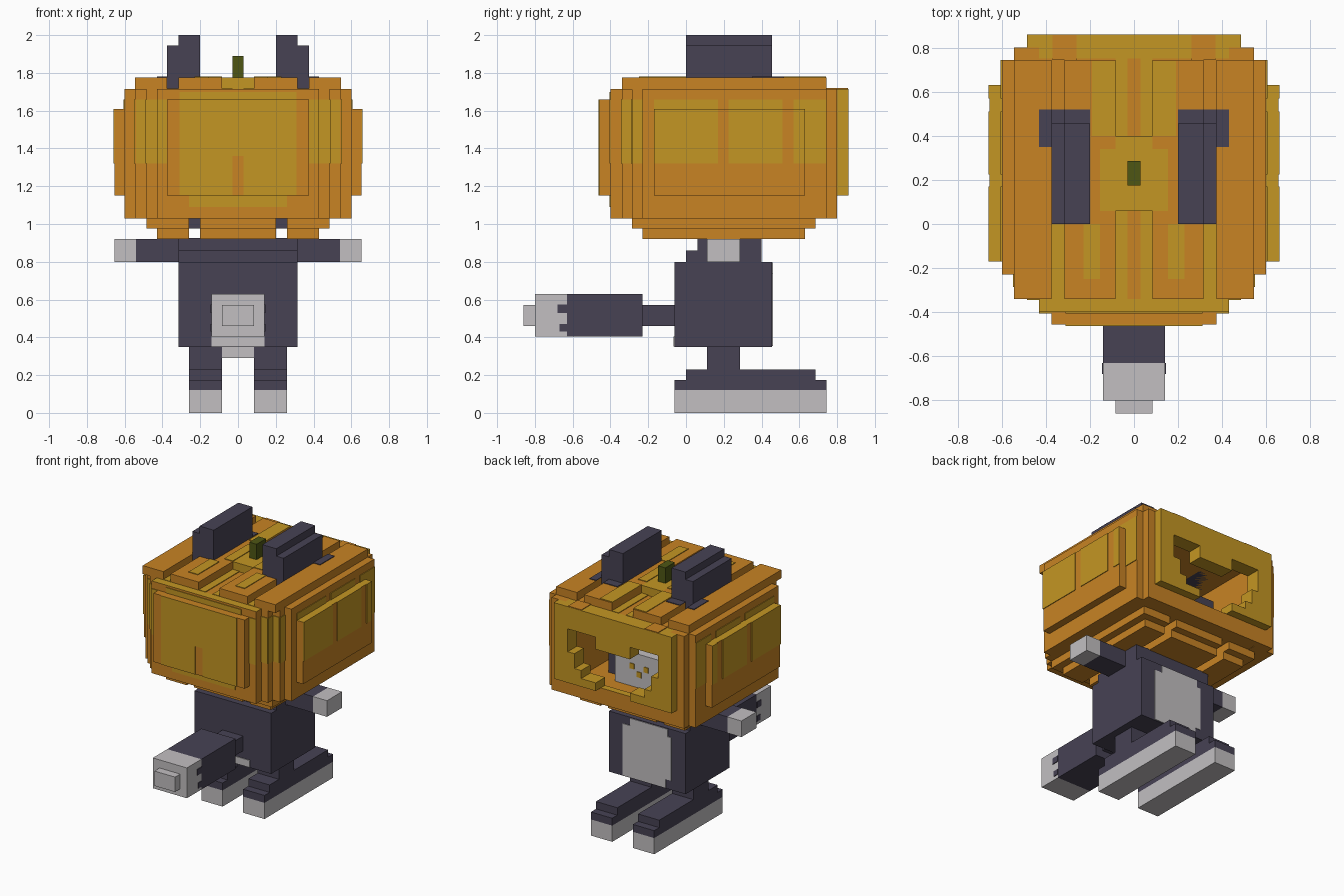
import bpy, bmesh


def material(name, r, g, b):
    m = bpy.data.materials.new(name)
    lin = [(c / 255 / 12.92) if c < 11 else ((c / 255 + 0.055) / 1.055) ** 2.4 for c in (r, g, b)]
    m.diffuse_color = (*lin, 1)
    return m


ORANGE = material("pumpkin orange", 200, 131, 36)
YELLOW = material("pumpkin yellow", 196, 150, 35)
DARK = material("dark fur", 71, 66, 84)
GREY = material("pale fur", 194, 191, 193)
GREEN = material("stem green", 78, 86, 20)


def part(name, mat, boxes, mirror=False, top=None):
    """Join boxes (x0, x1, y0, y1, z0, z1); optionally mirror in x and recolour the top faces."""
    bm = bmesh.new()
    for x0, x1, y0, y1, z0, z1 in boxes:
        for a, b in ([(x0, x1), (-x1, -x0)] if mirror else [(x0, x1)]):
            for v in bmesh.ops.create_cube(bm, size=1)["verts"]:
                v.co.x = b if v.co.x > 0 else a
                v.co.y = y1 if v.co.y > 0 else y0
                v.co.z = z1 if v.co.z > 0 else z0
    bm.normal_update()
    mesh = bpy.data.meshes.new(name)
    mesh.materials.append(mat)
    if top:
        mesh.materials.append(top)
        for f in bm.faces:
            f.material_index = int(f.normal.z > 0.5)
    bm.to_mesh(mesh)
    bm.free()
    ob = bpy.data.objects.new(name, mesh)
    bpy.context.collection.objects.link(ob)
    return ob


P = 0.005  # paint plate thickness

# Pumpkin shell: stepped side walls, front wall, roof and floor
part("pumpkin_side_walls", ORANGE, [
    (.54, .60, -.23, .745, 1.03, 1.715),
    (.485, .545, -.285, .80, 1.03, 1.715),
    (.43, .485, -.34, .80, 1.03, 1.715)], mirror=True)
part("pumpkin_side_panel", ORANGE, [(.60, .655, -.17, .63, 1.15, 1.61)], mirror=True, top=YELLOW)
part("pumpkin_front_wall", ORANGE, [(-.43, .43, -.40, -.34, 1.03, 1.715)], top=YELLOW)
part("pumpkin_front_panel", ORANGE, [(-.375, .375, -.457, -.40, 1.15, 1.66)])
part("pumpkin_roof", ORANGE, [(-.485, .485, -.34, .80, 1.66, 1.713)])
part("pumpkin_floor", ORANGE, [(-.485, .485, -.34, .80, 1.032, 1.09)])

# Raised ridges on the roof: a central H and two outer bars
part("roof_outer_ridge", ORANGE, [(.375, .545, -.34, .745, 1.713, 1.775)], mirror=True)
part("roof_inner_ridge", ORANGE, [(.085, .315, -.34, .745, 1.713, 1.775)], mirror=True)
part("roof_bridge", YELLOW, [(-.085, .085, .06, .40, 1.713, 1.775)])

# Stepped underside with two grooves
part("pumpkin_base_bars", ORANGE, [
    (.26, .485, -.285, .685, .975, 1.032),
    (.26, .43, -.23, .63, .92, .975)], mirror=True)
part("pumpkin_base_centre", ORANGE, [
    (-.20, .20, -.285, .685, .975, 1.032),
    (-.20, .20, -.23, .63, .92, .975)])
part("groove_fur", DARK, [(.20, .26, 0, .40, .975, 1.032)], mirror=True)

# Carved face wall, built in rows: (bottom, top, solid spans on one side)
rows = [
    (1.15, 1.21, [(.14, .485)]),
    (1.21, 1.27, [(.26, .485)]),
    (1.27, 1.38, [(.315, .485)]),
    (1.38, 1.46, [(.37, .485)]),
    (1.46, 1.55, [(0, .14), (.37, .485)]),
    (1.55, 1.715, [(0, .485)]),
]
part("carved_face_wall", YELLOW,
     [(a, b, .75, .86, z0, z1) for z0, z1, spans in rows for a, b in spans], mirror=True)
part("carved_face_sill", ORANGE, [(-.485, .485, .75, .80, 1.03, 1.15)], top=YELLOW)

# Painted yellow patches on the front and corners
part("front_paint", YELLOW, [
    (.03, .31, -.457 - P, -.457, 1.15, 1.36),
    (0, .31, -.457 - P, -.457, 1.36, 1.66),
    (0, .26, -.40 - P, -.40, 1.09, 1.15),
    (0, .31, -.40 - P, -.40, 1.66, 1.70),
    (.375, .43, -.40 - P, -.40, 1.32, 1.66),
    (.43, .485, -.34 - P, -.34, 1.32, 1.66),
    (.485, .54, -.285 - P, -.285, 1.32, 1.66)], mirror=True)

# Painted yellow patches on the sides
part("side_paint", YELLOW, [
    (.655, .655 + P, -.17, .17, 1.32, 1.61),
    (.655, .655 + P, .225, .51, 1.32, 1.61),
    (.655, .655 + P, .57, .63, 1.32, 1.61),
    (.60, .60 + P, -.17, .17, 1.61, 1.66),
    (.60, .60 + P, .225, .51, 1.61, 1.66),
    (.60, .60 + P, .57, .745, 1.61, 1.66),
    (.60, .60 + P, .63, .745, 1.32, 1.61),
    (.545, .545 + P, -.285, -.23, 1.32, 1.66),
    (.485, .485 + P, -.34, -.285, 1.32, 1.66)], mirror=True)

# Painted streaks on the roof
part("roof_paint", YELLOW, [
    (.03, .085, -.34, .06, 1.713, 1.713 + P),
    (.03, .085, .40, .75, 1.713, 1.713 + P),
    (.315, .375, -.34, 0, 1.713, 1.713 + P),
    (.155, .23, -.25, .0, 1.775, 1.775 + P),
    (.085, .155, .06, .34, 1.775, 1.775 + P),
    (.085, .19, .40, .74, 1.775, 1.775 + P)], mirror=True)
part("roof_edge_streak", ORANGE, [(.26, .37, .745, .858, 1.715, 1.715 + P)], mirror=True)
part("stem", GREEN, [(-.03, .03, .175, .285, 1.77, 1.89)])

# Ears through the roof, with fur showing around the holes
part("ear", DARK, [
    (.20, .315, 0, .455, 1.66, 2.0),
    (.31, .375, 0, .455, 1.66, 1.945)], mirror=True)
part("ear_fur_patch", DARK, [
    (.375, .43, .35, .52, 1.775, 1.775 + P),
    (.20, .315, .45, .52, 1.775, 1.775 + P),
    (.315, .375, .45, .52, 1.713, 1.713 + P),
    (.318, .372, -.055, 0, 1.713, 1.713 + P)], mirror=True)

# Animal head inside the pumpkin, with pale muzzle
part("inner_head", DARK, [(-.315, .315, -.05, .46, 1.09, 1.46)])
part("muzzle", GREY, [(-.20, .20, .46, .55, 1.09, 1.34)])
part("muzzle_spots", YELLOW, [
    (.04, .075, .55, .55 + P, 1.22, 1.26),
    (0, .02, .55, .55 + P, 1.17, 1.21)], mirror=True)

# Body with stepped shoulders
part("body", DARK, [
    (-.315, .315, -.06, .455, .35, .80),
    (-.315, .315, 0, .40, .80, .86),
    (-.315, .315, .06, .40, .86, .925)])
part("belly_patch", GREY, [
    (-.20, .20, .455, .455 + P, .42, .74),
    (-.155, .20, .455, .455 + P, .355, .42),
    (-.17, .14, .455, .455 + P, .74, .795)])
part("crotch", GREY, [(-.085, .085, .11, .285, .29, .35)])
part("rump_patch", GREY, [(-.14, .14, -.06 - P, -.06, .352, .405)])

# Arms held out sideways, with pale paws
part("arm", DARK, [(.315, .54, .11, .285, .80, .92)], mirror=True)
part("hand", GREY, [(.54, .655, .11, .285, .80, .92)], mirror=True)

# Legs and long stepped feet on pale soles
part("leg", DARK, [(.085, .26, .11, .285, .22, .35)], mirror=True)
part("foot", DARK, [
    (.085, .26, -.06, .745, .12, .175),
    (.085, .26, 0, .685, .175, .23)], mirror=True)
part("foot_sole", GREY, [(.085, .26, -.06, .745, 0, .12)], mirror=True)

# Tail with pale tip and a ragged colour edge
part("tail", DARK, [
    (-.085, .085, -.23, -.06, .46, .57),
    (-.14, .14, -.63, -.23, .405, .63)])
part("tail_tip", GREY, [
    (-.14, .14, -.80, -.63, .405, .63),
    (-.085, .085, -.86, -.80, .46, .57)])
part("tail_ragged_edge", DARK, [
    (.14, .14 + P, -.68, -.63, .53, .575),
    (.14, .14 + P, -.67, -.63, .43, .47)], mirror=True)
